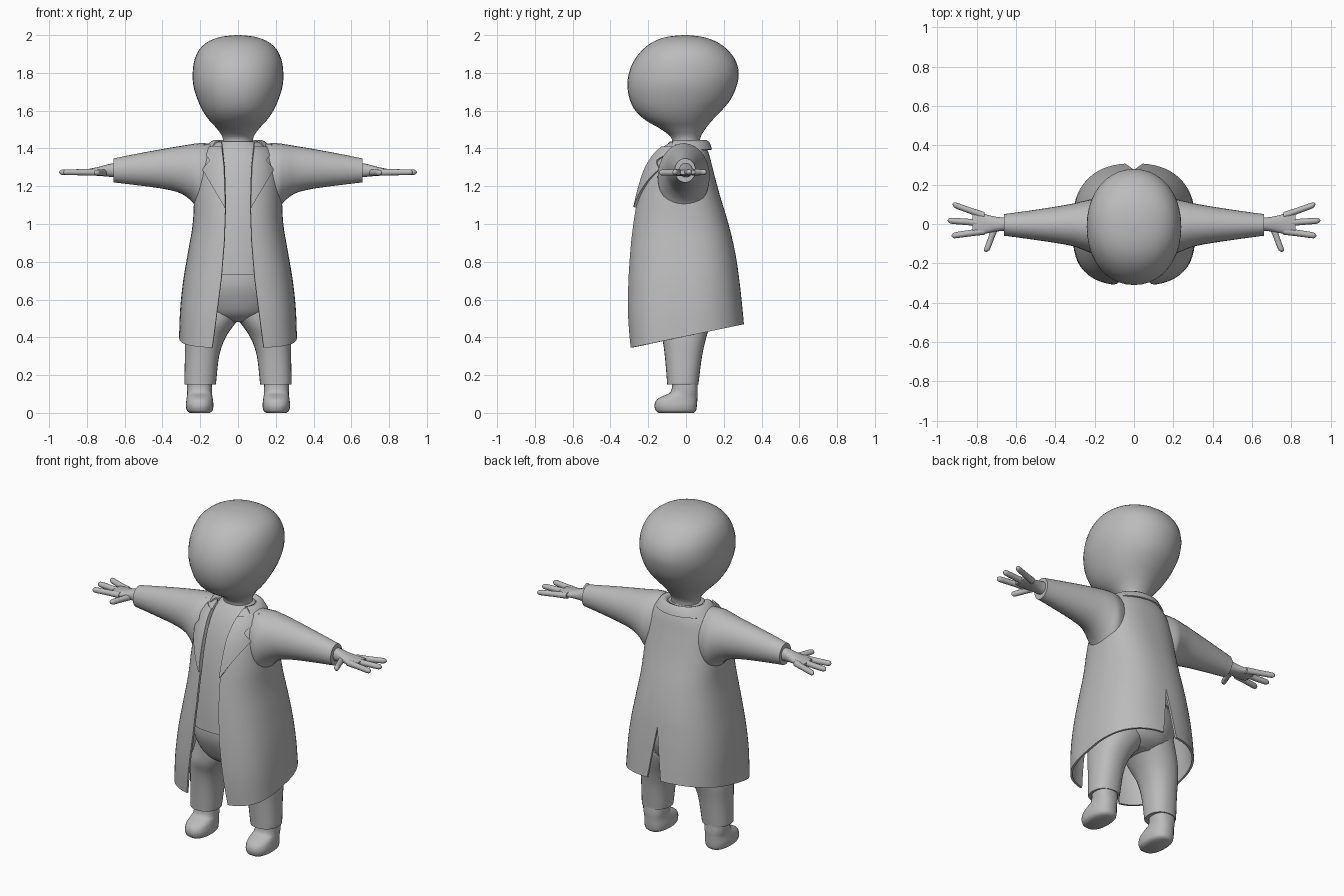
import bpy, bmesh, math
from mathutils import Vector
from mathutils.bvhtree import BVHTree

if "Cube" in bpy.data.objects:
    bpy.data.objects.remove(bpy.data.objects["Cube"])

grey = bpy.data.materials.new("plain_grey")
grey.use_nodes = True
COLOUR = (0.5, 0.5, 0.5, 1)
grey.diffuse_color = COLOUR
grey.node_tree.nodes["Principled BSDF"].inputs["Base Color"].default_value = COLOUR


def finish(name, bm, mirror=False, thick=0, angle=45):
    """Turn a bmesh into a finished, smooth shaded object."""
    mesh = bpy.data.meshes.new(name)
    bm.to_mesh(mesh)
    bm.free()
    ob = bpy.data.objects.new(name, mesh)
    bpy.context.collection.objects.link(ob)
    mesh.materials.append(grey)
    bpy.ops.object.select_all(action='DESELECT')
    ob.select_set(True)
    bpy.context.view_layer.objects.active = ob
    if mirror:
        ob.modifiers.new("mirror", 'MIRROR').merge_threshold = 0.002
        bpy.ops.object.modifier_apply(modifier="mirror")
    if thick:
        mod = ob.modifiers.new("thickness", 'SOLIDIFY')
        mod.thickness, mod.offset = thick, -1
        bpy.ops.object.modifier_apply(modifier="thickness")
    bpy.ops.object.shade_smooth_by_angle(angle=math.radians(angle))
    return ob


def smooth_rows(rows, steps=4):
    """Catmull-Rom interpolation through rows of numbers."""
    out = []
    for i in range(len(rows) - 1):
        p0, p1 = rows[max(i - 1, 0)], rows[i]
        p2, p3 = rows[i + 1], rows[min(i + 2, len(rows) - 1)]
        for s in range(steps):
            t = s / steps
            out.append([0.5 * (2 * b + (c - a) * t + (2 * a - 5 * b + 4 * c - d) * t * t
                               + (3 * b - a - 3 * c + d) * t ** 3)
                        for a, b, c, d in zip(p0, p1, p2, p3)])
    return out + [list(rows[-1])]


def lerp_table(table, z):
    """Piecewise linear lookup in (z, value) pairs."""
    for (z0, v0), (z1, v1) in zip(table, table[1:]):
        if z <= z1:
            return v0 + (v1 - v0) * max(0, (z - z0) / (z1 - z0))
    return table[-1][1]


def skin_grid(bm, grid, closed=False):
    verts = [[bm.verts.new(p) for p in row] for row in grid]
    for low, high in zip(verts, verts[1:]):
        n = len(low)
        for i in range(n if closed else n - 1):
            k = (i + 1) % n
            bm.faces.new((low[i], low[k], high[k], high[i]))
    return verts


def add_loft(bm, rows, axis=2, sides=28, p=2):
    """Rows are (position, a min, a max, b min, b max) along an axis."""
    grid = []
    for t, a0, a1, b0, b1 in smooth_rows(rows):
        ring = []
        for i in range(sides):
            ang = 2 * math.pi * i / sides
            c, s = math.cos(ang), math.sin(ang)
            c, s = (math.copysign(abs(v) ** (2 / p), v) for v in (c, s))
            co = Vector()
            co[axis] = t
            co[(axis + 1) % 3] = (a0 + a1) / 2 + (a1 - a0) / 2 * c
            co[(axis + 2) % 3] = (b0 + b1) / 2 + (b1 - b0) / 2 * s
            ring.append(co)
        grid.append(ring)
    verts = skin_grid(bm, grid, True)
    bm.faces.new(verts[0][::-1])
    bm.faces.new(verts[-1])


def loft(name, rows, axis=2, sides=28, p=2, mirror=False):
    bm = bmesh.new()
    add_loft(bm, rows, axis, sides, p)
    return finish(name, bm, mirror)


def body(name, rows, p=2):
    """Symmetric upright loft from (z, half width, y front, y back)."""
    return loft(name, [(z, -r, r, f, b) for z, r, f, b in rows], sides=40, p=p)


# Head and neck
body("head", [
    (1.38, .09, -.085, .08), (1.45, .08, -.075, .075), (1.5, .108, -.13, .1),
    (1.55, .153, -.215, .14), (1.6, .187, -.268, .188), (1.66, .215, -.298, .237),
    (1.73, .236, -.31, .268), (1.8, .24, -.302, .279), (1.87, .23, -.272, .26),
    (1.93, .2, -.222, .212), (1.97, .15, -.163, .15), (1.992, .085, -.095, .08),
    (2, .01, -.015, .005)], p=2.1)

# Shirt
body("shirt", [
    (.73, .225, -.255, .2), (.85, .215, -.25, .19), (1, .2, -.235, .17),
    (1.15, .19, -.21, .135), (1.28, .18, -.175, .105), (1.37, .15, -.135, .09),
    (1.42, .11, -.1, .08), (1.437, .09, -.085, .075)], p=2.4)

# Trousers: seat plus two legs
body("trouser_seat", [
    (.48, .1, -.09, .09), (.52, .18, -.16, .15), (.6, .23, -.205, .185),
    (.68, .235, -.23, .195), (.78, .21, -.23, .18)], p=2.2)
loft("trouser_legs", [
    (.15, .118, .282, -.1, .066), (.17, .115, .284, -.101, .068),
    (.3, .1, .281, -.112, .085), (.39, .07, .28, -.125, .105),
    (.46, .025, .27, -.145, .125), (.53, -.03, .25, -.15, .14),
    (.6, -.03, .23, -.15, .14)], p=2.3, mirror=True)

# Shoes
loft("shoes", [
    (0, .15, .255, -.145, .04), (.012, .135, .27, -.16, .053),
    (.04, .13, .276, -.167, .058), (.07, .133, .273, -.155, .06),
    (.09, .136, .27, -.12, .061), (.105, .138, .269, -.088, .062),
    (.13, .138, .27, -.075, .062), (.18, .14, .27, -.075, .06)], p=2.4, mirror=True)

# Coat: half shell with a front opening, sloping hem and back vent
OPENING = [(.34, .145), (.73, .088), (.9, .073), (1.1, .066), (1.3, .072), (1.44, .088)]
VENT_TOP, VENT_HALF, COLS = .76, .045, 30


def half_angle(x, r, p):
    return math.asin(min(1, x / r) ** (p / 2))


bm = bmesh.new()
grid = []
for z, r, front, back, p in smooth_rows([
        (.4, .312, -.3, .308, 3.2), (.55, .306, -.312, .295, 3),
        (.7, .29, -.31, .28, 2.8), (.85, .265, -.3, .26, 2.6),
        (1, .24, -.284, .225, 2.5), (1.15, .232, -.258, .18, 2.4),
        (1.28, .222, -.22, .145, 2.3), (1.36, .2, -.178, .125, 2.2),
        (1.41, .165, -.135, .105, 2.1), (1.435, .12, -.105, .09, 2)], 5):
    start = half_angle(lerp_table(OPENING, z), r, p)
    vent = VENT_HALF * max(0, (VENT_TOP - z) / (VENT_TOP - .4))
    end = math.pi - half_angle(vent, r, 2.4)
    row = []
    for i in range(COLS + 1):
        ang = start + (end - start) * i / COLS
        q = p if ang < math.pi / 2 else 2.4
        x = r * max(0, math.sin(ang)) ** (2 / q)
        c = math.cos(ang)
        y = (front if c > 0 else back) * abs(c) ** (2 / q)
        drop = max(0, (.85 - z) / .45)
        row.append((x, y, z + drop * (.062 * y / .3 + .006)))
    grid.append(row)
skin_grid(bm, grid)
surface = BVHTree.FromBMesh(bm)
finish("coat_body", bm, mirror=True, thick=.012)

# Sleeves
loft("sleeves", [
    (.12, -.13, .1, 1.08, 1.425), (.2, -.15, .125, 1.07, 1.428),
    (.25, -.135, .118, 1.125, 1.422), (.31, -.113, .104, 1.165, 1.412),
    (.4, -.096, .088, 1.187, 1.397), (.53, -.077, .068, 1.205, 1.373),
    (.64, -.062, .053, 1.218, 1.351), (.66, -.06, .051, 1.22, 1.347)],
    axis=0, mirror=True)

# Lapels: notched flaps draped over the coat front
LAPEL = [(1.09, .072), (1.29, .19), (1.335, .152), (1.345, .155), (1.39, .19), (1.425, .17)]
levels = [1.09 + .01 * i for i in range(33)] + [1.335, 1.345]
bm = bmesh.new()
grid = []
for z in sorted(levels):
    inner, outer = lerp_table(OPENING, z) + .002, lerp_table(LAPEL, z)
    row, last = [], -.1
    for i in range(9):
        x = inner + (max(outer, inner + .002) - inner) * i / 8
        hit = surface.ray_cast(Vector((x, -1, z)), Vector((0, 1, 0)))[0]
        last = hit.y if hit else last
        row.append((x, last - .014, z))
    grid.append(row)
skin_grid(bm, grid)
finish("lapels", bm, mirror=True, thick=.016)

# Collar folded around the back of the neck
bm = bmesh.new()
grid = []
for r, front, back, z in [(.178, -.14, .138, 1.395), (.15, -.125, .125, 1.432),
                          (.125, -.108, .108, 1.446), (.105, -.095, .092, 1.438),
                          (.1, -.09, .086, 1.415)]:
    row = []
    for i in range(19):
        ang = math.radians(55 + 125 * i / 18)
        c = math.cos(ang)
        row.append((r * math.sin(ang), (front if c > 0 else back) * abs(c), z))
    grid.append(row)
skin_grid(bm, grid)
finish("collar", bm, mirror=True, thick=.008, angle=60)

# Hands: palm, three fingers and a thumb
loft("palms", [
    (.63, -.036, .036, 1.245, 1.325), (.68, -.036, .034, 1.25, 1.318),
    (.74, -.046, .045, 1.255, 1.302), (.79, -.055, .06, 1.257, 1.292),
    (.82, -.05, .055, 1.262, 1.287)], axis=0, sides=20, p=2.3, mirror=True)


def add_digit(bm, root, tip, radius, height, axis):
    """Rounded digit from root to tip, both (along, across)."""
    rows = []
    for t, k in [(0, 1.15), (.4, 1), (.85, .95), (.95, .72), (1, .15)]:
        along, across = (a + (b - a) * t for a, b in zip(root, tip))
        pair = [(across - radius * k, across + radius * k),
                (height - radius * k, height + radius * k)]
        if axis == 1:
            pair.reverse()
        rows.append((along, *pair[0], *pair[1]))
    add_loft(bm, rows, axis, 14)


bm = bmesh.new()
for root_y, tip in [(.042, (.922, .1)), (.004, (.947, .018)), (-.036, (.927, -.06))]:
    add_digit(bm, (.76, root_y), tip, .0165, 1.274, 0)
finish("fingers", bm, mirror=True)
bm = bmesh.new()
add_digit(bm, (-.015, .705), (-.142, .752), .0165, 1.272, 1)
bmesh.ops.recalc_face_normals(bm, faces=bm.faces)
finish("thumbs", bm, mirror=True)
